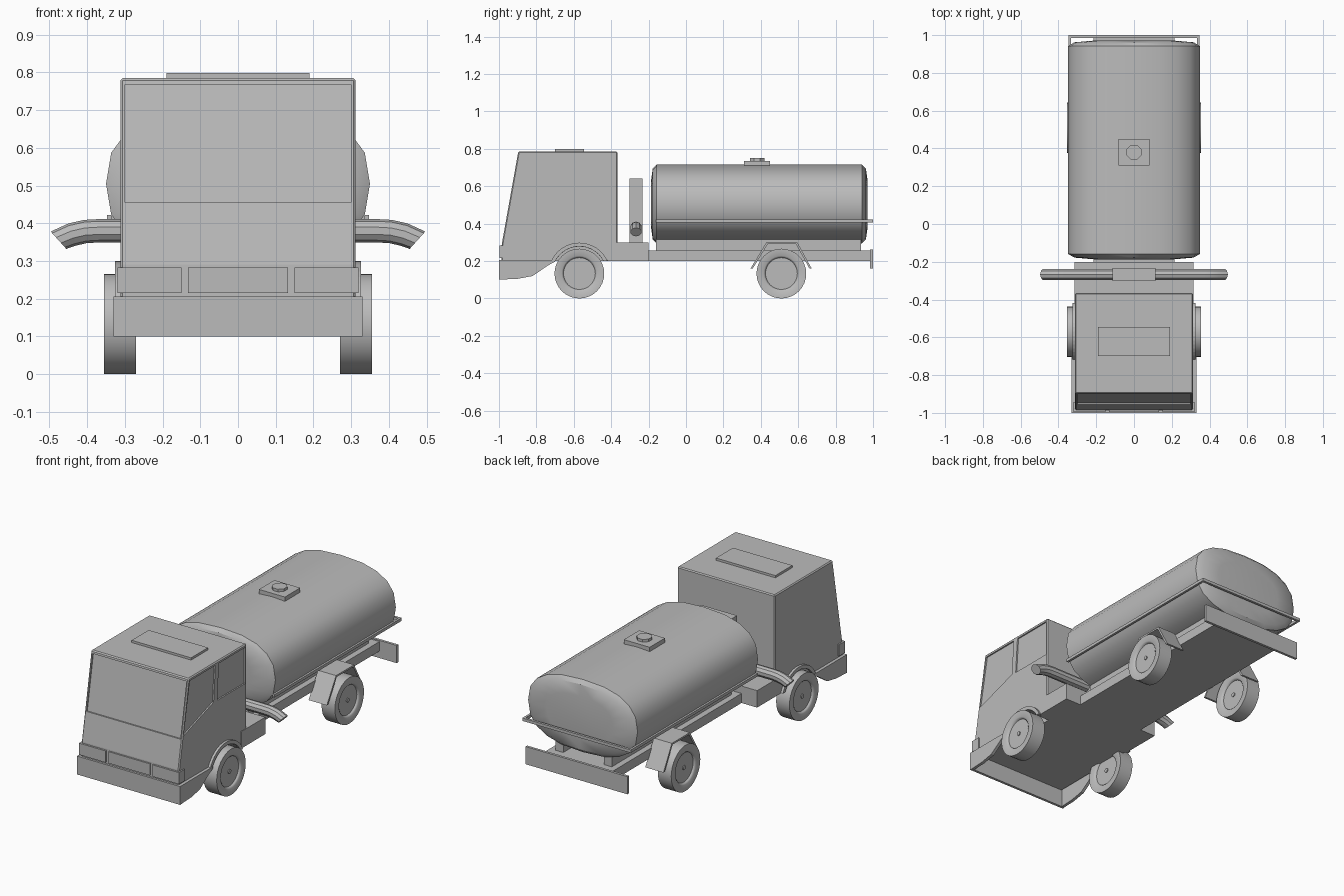
import bpy, bmesh, math
from mathutils import Matrix, Vector

if "Cube" in bpy.data.objects:
    bpy.data.objects.remove(bpy.data.objects["Cube"])

paint = bpy.data.materials.new("light_grey")
paint.diffuse_color = (0.5, 0.5, 0.5, 1)
paint.use_nodes = True
paint.node_tree.nodes["Principled BSDF"].inputs["Base Color"].default_value = paint.diffuse_color


def finish(name, bm, smooth=False, mirror=False):
    """Turn a bmesh into a named object, optionally mirrored in x."""
    if mirror:
        dup = bmesh.ops.duplicate(bm, geom=bm.verts[:] + bm.edges[:] + bm.faces[:])["geom"]
        for v in dup:
            if isinstance(v, bmesh.types.BMVert):
                v.co.x *= -1
    bmesh.ops.recalc_face_normals(bm, faces=bm.faces[:])
    me = bpy.data.meshes.new(name)
    bm.to_mesh(me)
    bm.free()
    me.materials.append(paint)
    ob = bpy.data.objects.new(name, me)
    bpy.context.collection.objects.link(ob)
    if smooth:
        bpy.ops.object.select_all(action='DESELECT')
        ob.select_set(True)
        bpy.context.view_layer.objects.active = ob
        bpy.ops.object.shade_smooth_by_angle(angle=math.radians(35))
    return ob


def loft(bm, rings, closed=False, caps=True):
    """Skin a list of point rings."""
    vs = [[bm.verts.new(p) for p in r] for r in rings]
    n = len(vs[0])
    for i in range(len(vs) if closed else len(vs) - 1):
        a, b = vs[i], vs[(i + 1) % len(vs)]
        for k in range(n):
            bm.faces.new((a[k], a[(k + 1) % n], b[(k + 1) % n], b[k]))
    if caps and not closed:
        bm.faces.new(vs[0])
        bm.faces.new(vs[-1])


def prism(name, pts, x0, x1, mirror=False):
    """Extrude a (y, z) profile from x0 to x1."""
    bm = bmesh.new()
    loft(bm, [[(x, y, z) for y, z in pts] for x in (x0, x1)])
    return finish(name, bm, mirror=mirror)


def box(name, x0, x1, y0, y1, z0, z1, mirror=False):
    return prism(name, [(y0, z0), (y1, z0), (y1, z1), (y0, z1)], x0, x1, mirror)


def arc(cy, cz, r, a0, a1, n):
    return [(cy + r * math.cos(math.radians(a0 + (a1 - a0) * i / n)),
             cz + r * math.sin(math.radians(a0 + (a1 - a0) * i / n))) for i in range(n + 1)]


def cut(ob, cutters):
    """Subtract cutters, bake the result and remove them."""
    for c in cutters:
        c.hide_render = True
        m = ob.modifiers.new("cut", 'BOOLEAN')
        m.object = c
        m.solver = 'EXACT'
    dg = bpy.context.evaluated_depsgraph_get()
    me = bpy.data.meshes.new_from_object(ob.evaluated_get(dg))
    ob.modifiers.clear()
    ob.data = me
    for c in cutters:
        bpy.data.objects.remove(c)


FRONT, REAR, WZ = -0.57, 0.51, 0.133


def slope(z):
    return -0.985 + (z - 0.29) * 0.178


# Cab with recessed windows and wheel arches
cab = prism("cab", [(-0.988, 0.2), (-0.985, 0.29), (slope(0.785), 0.785),
                    (-0.365, 0.785), (-0.365, 0.2)], -0.312, 0.312)
bev = cab.modifiers.new("edge", 'BEVEL')
bev.width, bev.segments = 0.006, 1
screen = [(slope(0.455) - 0.05, 0.455), (slope(0.455) + 0.008, 0.455),
          (slope(0.768) + 0.008, 0.768), (slope(0.768) - 0.05, 0.768)]
cut(cab, [
    prism("screen_cutter", screen, -0.3, 0.3),
    prism("door_cutter", [(-0.885, 0.768), (-0.652, 0.768), (-0.668, 0.562), (-0.942, 0.472)],
          0.304, 0.4, True),
    prism("side_cutter", [(-0.62, 0.768), (-0.378, 0.768), (-0.378, 0.56), (-0.635, 0.56)],
          0.304, 0.4, True),
    prism("arch_cutter", arc(FRONT, WZ, 0.145, 0, 345, 23), 0.24, 0.4, True)])
box("roof_hatch", -0.19, 0.19, -0.7, -0.545, 0.78, 0.798)

# Front lights, grille and hollow bumper
box("headlight", 0.15, 0.32, -0.996, -0.942, 0.215, 0.282, True)
box("grille", -0.132, 0.132, -0.994, -0.98, 0.215, 0.282)
box("front_bumper", -0.33, 0.33, -1.0, -0.985, 0.1, 0.206)
prism("bumper_side", [(-0.99, 0.101), (-0.9, 0.105), (-0.82, 0.12), (-0.74, 0.175), (-0.7, 0.197),
                      (-0.7, 0.206), (-0.99, 0.206)], 0.312, 0.33, True)

# Wheel arch flares
prism("arch_flare", arc(FRONT, WZ, 0.165, 24, 156, 16) + arc(FRONT, WZ, 0.145, 152, 28, 16),
      0.3, 0.326, True)

# Chassis
box("front_chassis", -0.315, 0.315, -0.42, -0.2, 0.2, 0.298)
box("rear_chassis", -0.215, 0.215, -0.2, 0.985, 0.2, 0.255)
box("tank_support", 0.13, 0.18, -0.16, 0.935, 0.25, 0.34, True)
box("rear_bumper", -0.325, 0.325, 0.985, 1.0, 0.16, 0.262)

# Wheels: one revolved section, with a recessed rim on both faces
SECTION = [(0.0, 0.035), (0.012, 0.035), (0.012, 0.03), (0.085, 0.03), (0.088, 0.037),
           (0.095, 0.042), (0.133, 0.0425)]
for label, y in (("front_wheels", FRONT), ("rear_wheels", REAR)):
    bm = bmesh.new()
    prof = SECTION + [(r, -x) for r, x in reversed(SECTION)]
    vs = [bm.verts.new((x + 0.313, y, WZ + r)) for r, x in prof]
    es = [bm.edges.new(p) for p in zip(vs, vs[1:])]
    bmesh.ops.spin(bm, geom=vs + es, cent=(0.313, y, WZ), axis=(1, 0, 0),
                   angle=2 * math.pi, steps=32)
    bmesh.ops.remove_doubles(bm, verts=bm.verts[:], dist=0.0005)
    finish(label, bm, True, True)

# Rear mudguards
prism("mudguard", [(0.345, 0.16), (0.43, 0.3), (0.595, 0.3), (0.672, 0.16), (0.66, 0.16),
                   (0.588, 0.29), (0.437, 0.29), (0.357, 0.16)], 0.21, 0.326, True)

# Tank: rounded oval section with domed ends
bm = bmesh.new()
rings = []
for y, s in ((-0.187, 0.6), (-0.178, 0.9), (-0.158, 1), (0.942, 1), (0.962, 0.9), (0.971, 0.6)):
    ring = []
    for i in range(20):
        c, d = math.cos(i * math.pi / 10), math.sin(i * math.pi / 10)
        ring.append((0.35 * s * math.copysign(abs(c) ** 0.8, c), y,
                     0.505 + 0.21 * s * math.copysign(abs(d) ** 0.8, d)))
    rings.append(ring)
loft(bm, rings)
finish("tank", bm, True)

# Tank filler hatch and cap
box("filler_hatch", -0.083, 0.083, 0.31, 0.45, 0.695, 0.735)
bm = bmesh.new()
bmesh.ops.create_cone(bm, cap_ends=True, segments=8, radius1=0.042, radius2=0.042, depth=0.03,
                      matrix=Matrix.Translation((0, 0.38, 0.735)) @ Matrix.Rotation(math.pi / 8, 4, 'Z'))
finish("filler_cap", bm)

# Rail round the tank
box("side_rail", 0.334, 0.347, -0.16, 1.0, 0.405, 0.422, True)
box("rear_rail", -0.34, 0.34, 0.986, 1.0, 0.405, 0.422)

# Exhaust pipe with drooping ends, and the stack behind the cab
half = [(0.37, 0.38), (0.405, 0.378), (0.44, 0.37), (0.476, 0.355)]
path = [(-x, z) for x, z in reversed(half)] + half
tilt = [-42, -18, -6, 0]
tilts = [-t for t in tilt] + tilt[::-1]
bm = bmesh.new()
rings = []
for (x, z), t in zip(path, tilts):
    side = Vector((math.sin(math.radians(-t)), 0, math.cos(math.radians(t))))
    rings.append([Vector((x, -0.267, z)) + 0.031 * (side * math.cos(a) + Vector((0, math.sin(a), 0)))
                  for a in (k * math.pi / 5 for k in range(10))])
loft(bm, rings)
finish("exhaust_pipe", bm, True)
box("intake_stack", -0.115, 0.115, -0.302, -0.232, 0.29, 0.64)
